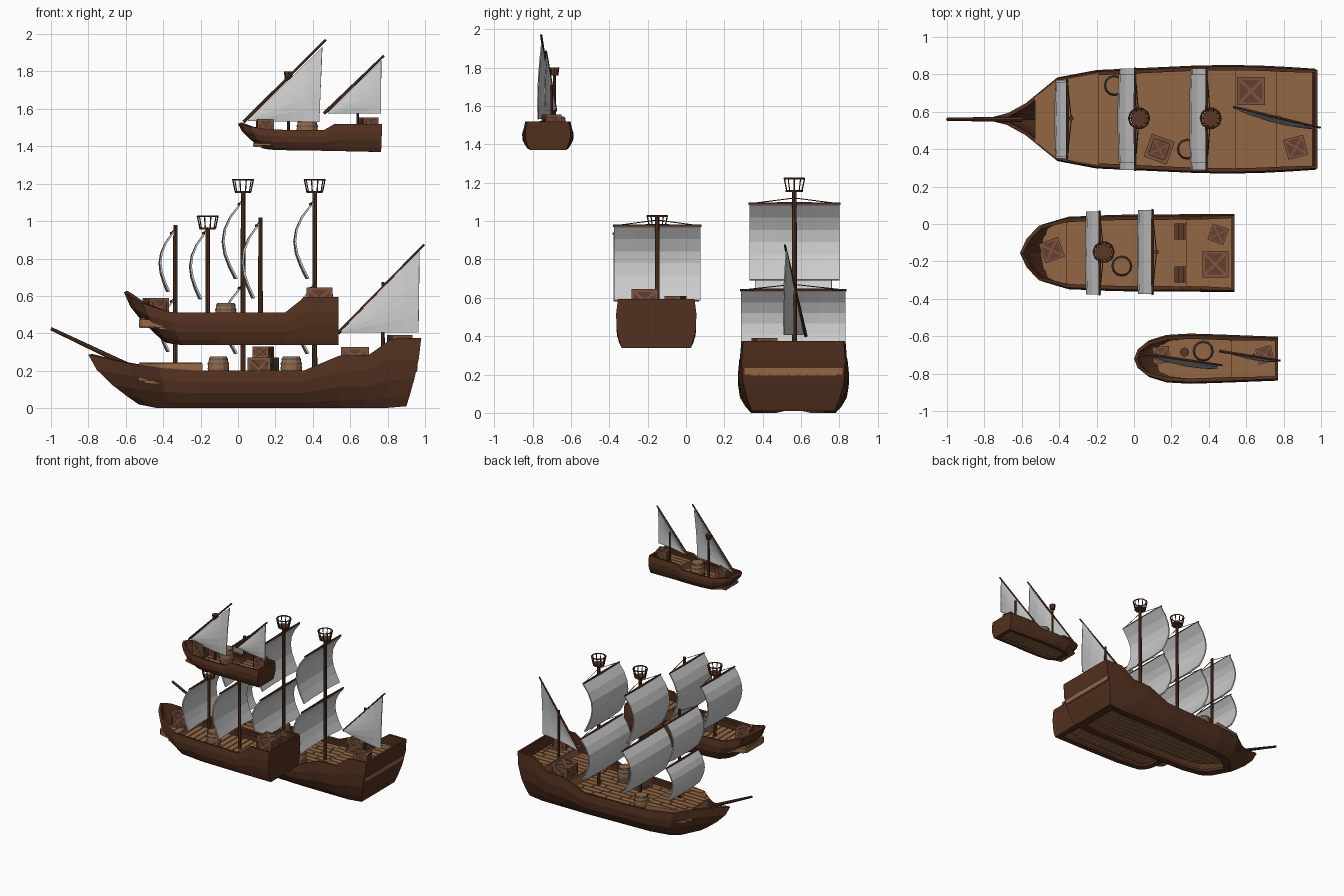
import bpy, bmesh, math, random
from mathutils import Vector as V, Matrix as M

if "Cube" in bpy.data.objects:
    bpy.data.objects.remove(bpy.data.objects["Cube"])
random.seed(4)

def mat(name, c):
    m = bpy.data.materials.new(name)
    m.diffuse_color = (*c, 1)
    m.use_nodes = True
    m.node_tree.nodes["Principled BSDF"].inputs["Base Color"].default_value = m.diffuse_color
    return m
HULL = mat("dark_wood", (.085, .03, .014))
WOOD = mat("mast_wood", (.10, .038, .018))
PLANK = mat("deck_wood", (.29, .135, .06))
CRATE = mat("crate_wood", (.13, .05, .027))
FRAME = mat("crate_trim", (.2, .09, .055))
IRON = mat("iron", (.12, .12, .12))

def finish(name, bm, material=None, thick=0):
    me = bpy.data.meshes.new(name)
    bm.to_mesh(me); bm.free()
    ob = bpy.data.objects.new(name, me)
    bpy.context.collection.objects.link(ob)
    if material: me.materials.append(material)
    if thick:
        s = ob.modifiers.new("thickness", 'SOLIDIFY')
        s.thickness = thick
        s.offset = -1
    return ob

def box(bm, c, size, rot=M.Identity(4)):
    bmesh.ops.create_cube(bm, size=1, matrix=M.Translation(c) @ rot @ M.Diagonal((*size, 1)))

def rod(bm, p, q, r1, r2=None, n=8):
    p, q = V(p), V(q)
    d = q - p
    m = M.Translation((p + q) / 2) @ d.to_track_quat('Z', 'Y').to_matrix().to_4x4()
    bmesh.ops.create_cone(bm, cap_ends=True, segments=n, radius1=r1,
                          radius2=r1 if r2 is None else r2, depth=d.length, matrix=m)

# hull shell: stations are (rim x, rim half width, rim z, keel x, keel half width, keel z)
def hull(name, cy, st):
    bm = bmesh.new()
    xc = (st[0][3] + st[-1][3]) / 2
    rows = []
    for t in (0, .3, .6, .85, 1, 2):
        pts = []
        for xt, ht, zt, xb, hb, zb in st:
            k = min(t, 1)
            x = xt + (xb - xt) * k ** 1.5
            h = ht + (hb - ht) * k ** 3 + (.012 * math.sin(math.pi * k) if ht else 0)
            if t == 2: x, h = xc + (x - xc) * .9, h * .74
            pts.append((x, h, zt + (zb - zt) * k))
        loop = [(x, cy + h, z) for x, h, z in pts] + [(x, cy - h, z) for x, h, z in reversed(pts)]
        rows.append([bm.verts.new(p) for p in loop])
    n = len(rows[0])
    for a, b in zip(rows, rows[1:]):
        for i in range(n - 1):
            bm.faces.new((a[i], a[i + 1], b[i + 1], b[i]))
    bmesh.ops.remove_doubles(bm, verts=bm.verts, dist=1e-5)
    bm.normal_update()
    if sum(f.normal.y * (f.calc_center_median().y - cy) for f in bm.faces) < 0:
        bmesh.ops.reverse_faces(bm, faces=bm.faces)
    finish(name, bm, HULL, .02)

def half(st, x):
    for a, b in zip(st, st[1:]):
        if a[0] <= x <= b[0]:
            return a[1] + (b[1] - a[1]) * (x - a[0]) / (b[0] - a[0])
    return st[-1][1]

# deck slab following the hull, covered with raised planks
def deck(name, cy, st, x0, x1, z, drop=.012, across=False, w=.05):
    bm = bmesh.new()
    xs = [x0] + [s[0] for s in st if x0 < s[0] < x1] + [x1]
    out = [(x, half(st, x) - .008) for x in xs]
    f = bm.faces.new([bm.verts.new((x, cy - h, z - drop)) for x, h in out] +
                     [bm.verts.new((x, cy + h, z - drop)) for x, h in reversed(out)])
    ext = bmesh.ops.extrude_face_region(bm, geom=[f])
    bmesh.ops.translate(bm, vec=(0, 0, drop), verts=[v for v in ext['geom'] if isinstance(v, bmesh.types.BMVert)])
    bmesh.ops.recalc_face_normals(bm, faces=bm.faces)
    tall, zc = drop + .012, z - drop / 2
    if across:
        k = max(1, round((x1 - x0) / w)); w = (x1 - x0) / k
        for i in range(k):
            x = x0 + i * w
            h = min(half(st, x), half(st, x + w)) - .022
            box(bm, (x + w / 2, cy, zc), (w - .007, 2 * h, tall))
    else:
        k = round(max(h for x, h in out) * 2 / w)
        for i in range(k):
            y = (i - (k - 1) / 2) * w
            ok = [x for x in (x0 + (x1 - x0) * j / 60 for j in range(61)) if half(st, x) > abs(y) + w / 2 + .005]
            if not ok: continue
            x, end = ok[0], ok[-1]
            while x < end - .02:
                e = min(end, x + random.uniform(.12, .24))
                box(bm, ((x + e) / 2, cy + y, zc), (e - x - .007, w - .007, tall))
                x = e
    finish(name, bm, PLANK)

def crate(x, y, z, s, h, deg):
    turn = M.Translation((x, y, z + h / 2)) @ M.Rotation(math.radians(deg), 4, 'Z')
    bm = bmesh.new()
    box(bm, (0, 0, 0), (s * .93, s * .93, h * .93))
    bm.transform(turn)
    finish("crate_body", bm, CRATE)
    bm = bmesh.new()
    b = s * .1
    for i in (-1, 1):
        for j in (-1, 1):
            p, q, r = i * (s - b) / 2, j * (s - b) / 2, j * (h - b) / 2
            box(bm, (p, q, 0), (b, b, h))
            box(bm, (0, p, r), (s, b, b))
            box(bm, (p, 0, r), (b, s, b))
        # crossed braces on lid and sides
        L, a = math.hypot(s, s) * .85, i * math.pi / 4
        box(bm, (0, 0, h * .475), (L, b, b * .5), M.Rotation(a, 4, 'Z'))
        L, a = math.hypot(s, h) * .85, math.atan2(h, s)
        for j in (-1, 1):
            box(bm, (0, i * s * .475, 0), (L, b * .5, b), M.Rotation(j * a, 4, 'Y'))
            box(bm, (i * s * .475, 0, 0), (b * .5, L, b), M.Rotation(j * a, 4, 'X'))
    bm.transform(turn)
    finish("crate_frame", bm, FRAME)

def barrel(x, y, z, h=.125, r=.057):
    bm, hoops = bmesh.new(), bmesh.new()
    prof = [(0, .8), (.25, .95), (.5, 1), (.75, .95), (1, .8)]
    for (a, ra), (b, rb) in zip(prof, prof[1:]):
        rod(bm, (x, y, z + a * h), (x, y, z + b * h), ra * r, rb * r, 12)
    for a, k in ((.1, .9), (.3, 1), (.7, 1), (.9, .9)):
        rod(hoops, (x, y, z + a * h - .004), (x, y, z + a * h + .004), r * k, n=12)
    finish("barrel", bm, PLANK)
    finish("barrel_hoops", hoops, IRON)

def mast(x, y, z0, z1, r=.013, nest=0):
    bm = bmesh.new()
    rod(bm, (x, y, z0), (x, y, z1), r, r * .85)
    if nest:  # crow's nest: floor, flared posts, top ring
        rod(bm, (x, y, z1 - .005), (x, y, z1 + .007), .82 * nest, n=10)
        top = z1 + 1.2 * nest
        ring = [V((math.cos(i * math.tau / 10), math.sin(i * math.tau / 10), 0)) for i in range(10)]
        for i in range(10):
            rod(bm, V((x, y, z1)) + ring[i] * .75 * nest, V((x, y, top)) + ring[i] * nest, .0035, n=4)
            rod(bm, V((x, y, top)) + ring[i - 1] * nest, V((x, y, top)) + ring[i] * nest, .005, n=5)
    finish("mast", bm, WOOD)

def square_sail(mx, y, z0, z1, w, bulge=.07, tail=.015):
    xy = mx - .022
    bm = bmesh.new()
    n, m = 6, 4
    g = []
    for i in range(n + 1):
        u = i / n
        g.append([bm.verts.new((xy - bulge * math.sin(math.pi * u ** .9) - tail * u
                                - .012 * u * (1 - (2 * j / m - 1) ** 2),
                                y + w * (j / m - .5), z1 + (z0 - z1) * u)) for j in range(m + 1)])
    for i in range(n):
        for j in range(m):
            bm.faces.new((g[i][j], g[i][j + 1], g[i + 1][j + 1], g[i + 1][j]))
    finish("square_sail", bm, None, .01)
    bm = bmesh.new()
    for s in (-1, 1):  # yard halves and lifts
        rod(bm, (xy, y, z1), (xy, y + s * (w / 2 + .005), z1), .009, .006, 6)
        rod(bm, (xy, y + s * w / 2, z1), (mx, y, z1 + .03), .0025, n=4)
    finish("yard", bm, WOOD)

def lateen(a, b, c, tip0, tip1, bulge):
    a, b, c = V(a), V(b), V(c)
    bm = bmesh.new()
    g = []
    for i in range(6):
        u = .02 + .98 * i / 5
        g.append([bm.verts.new(a.lerp(b.lerp(c, j / 5), u) - V((0, bulge * math.sin(math.pi * u * .85) *
                  math.sin(math.pi * (.25 + .75 * j / 5)), 0))) for j in range(6)])
    for i in range(5):
        for j in range(5):
            bm.faces.new((g[i][j], g[i + 1][j], g[i + 1][j + 1], g[i][j + 1]))
    finish("lateen_sail", bm, None, .006)
    bm = bmesh.new()
    rod(bm, tip0, tip1, .009, .006, 6)
    finish("lateen_yard", bm, WOOD)

# ---- large ship
A = [(-.8, 0, .285, -.53, 0, .02), (-.68, .03, .26, -.48, .06, .01), (-.58, .085, .24, -.43, .12, 0),
     (-.42, .215, .215, -.36, .17, 0), (-.2, .255, .2, -.2, .2, 0), (.35, .28, .2, .35, .22, 0),
     (.54, .282, .28, .54, .22, 0), (.7, .278, .285, .68, .22, 0), (.82, .272, .37, .78, .22, 0),
     (.98, .262, .375, .9, .215, .01)]
cy = .56
hull("large_hull", cy, A)
deck("large_main_deck", cy, A, -.5, .54, .145)
deck("large_fore_deck", cy, A, -.53, -.19, .238, .09)
deck("large_quarter_deck", cy, A, .54, .76, .22, .08)
deck("large_poop_deck", cy, A, .76, .96, .28, .08)
bm = bmesh.new()
rod(bm, (-.6, cy, .235), (-1, cy, .425), .014, .009)
finish("bowsprit", bm, WOOD)
mast(-.335, .565, .14, .98)
for x in (.027, .41):
    mast(x, .565, .13, 1.155, .014, .055)
    square_sail(x, .565, .69, 1.09, .47, .08)
    square_sail(x, .56, .29, .64, .545, .075)
square_sail(-.335, .56, .62, .935, .4, .055)
square_sail(-.335, .56, .3, .57, .42, .055)
mast(.775, .57, .27, .675, .01)
lateen((.545, .61, .405), (.965, .515, .405), (.97, .52, .845), (.535, .625, .4), (.995, .515, .875), .025)
for c in ((.135, .4, .15, .13, .12, -20), (.135, .4, .27, .09, .06, -20),
          (.625, .71, .226, .15, .1, 0), (.865, .41, .286, .11, .105, 15)):
    crate(*c)
barrel(-.105, .74, .15)
barrel(.285, .4, .15)

# ---- medium ship
B = [(-.61, 0, .62, -.4, 0, .36), (-.575, .075, .6, -.385, .06, .35), (-.51, .145, .56, -.36, .11, .345),
     (-.36, .185, .513, -.3, .15, .337), (-.1, .195, .51, -.1, .175, .337), (.25, .198, .51, .25, .18, .337),
     (.355, .198, .593, .355, .18, .337), (.537, .2, .593, .537, .18, .337)]
cy = -.155
hull("medium_hull", cy, B)
deck("medium_main_deck", cy, B, -.42, .3, .432, across=True)
deck("medium_fore_deck", cy, B, -.53, -.36, .475, .04, True)
deck("medium_aft_deck", cy, B, .28, .525, .515, .08, True)
bm = bmesh.new()
for y in (-.04, -.27):  # steps to the aft deck
    for i in range(3):
        box(bm, (.228 + i * .022, y, .455 + i * .024), (.022, .085, .012))
finish("steps", bm, WOOD)
mast(-.162, -.15, .42, .96, .013, .055)
mast(.12, -.15, .42, 1.02)
square_sail(-.162, -.155, .58, .935, .445, .065)
square_sail(.12, -.15, .585, .975, .45, .07)
for c in ((-.44, -.14, .48, .11, .11, 20), (.435, -.215, .52, .14, .125, 0), (.45, -.055, .52, .09, .09, -20)):
    crate(*c)
barrel(-.065, -.225, .438)

# ---- small boat
C = [(0, 0, 1.52, .12, 0, 1.395), (.02, .05, 1.515, .13, .04, 1.39), (.07, .09, 1.505, .15, .07, 1.385),
     (.17, .118, 1.49, .2, .095, 1.38), (.3, .125, 1.487, .3, .105, 1.378), (.46, .12, 1.487, .46, .105, 1.376),
     (.515, .118, 1.519, .515, .1, 1.375), (.77, .108, 1.519, .765, .095, 1.37)]
cy = -.72
hull("small_hull", cy, C)
deck("small_main_deck", cy, C, .08, .53, 1.415, w=.04)
deck("small_aft_deck", cy, C, .52, .76, 1.46, .05, w=.04)
mast(.27, -.685, 1.41, 1.765, .009)
bm = bmesh.new()
rod(bm, (.27, -.685, 1.758), (.27, -.685, 1.8), .02, .025, 8)
finish("masthead", bm, WOOD)
mast(.64, -.7, 1.455, 1.71, .008)
lateen((.045, -.69, 1.535), (.435, -.765, 1.53), (.45, -.755, 1.93), (.03, -.69, 1.53), (.47, -.755, 1.97), .03)
lateen((.475, -.68, 1.575), (.765, -.73, 1.575), (.765, -.73, 1.86), (.46, -.68, 1.575), (.78, -.73, 1.885), .02)
crate(.145, -.7, 1.42, .09, .125, 5)
crate(.7, -.7, 1.465, .085, .09, 15)
barrel(.37, -.68, 1.42)
